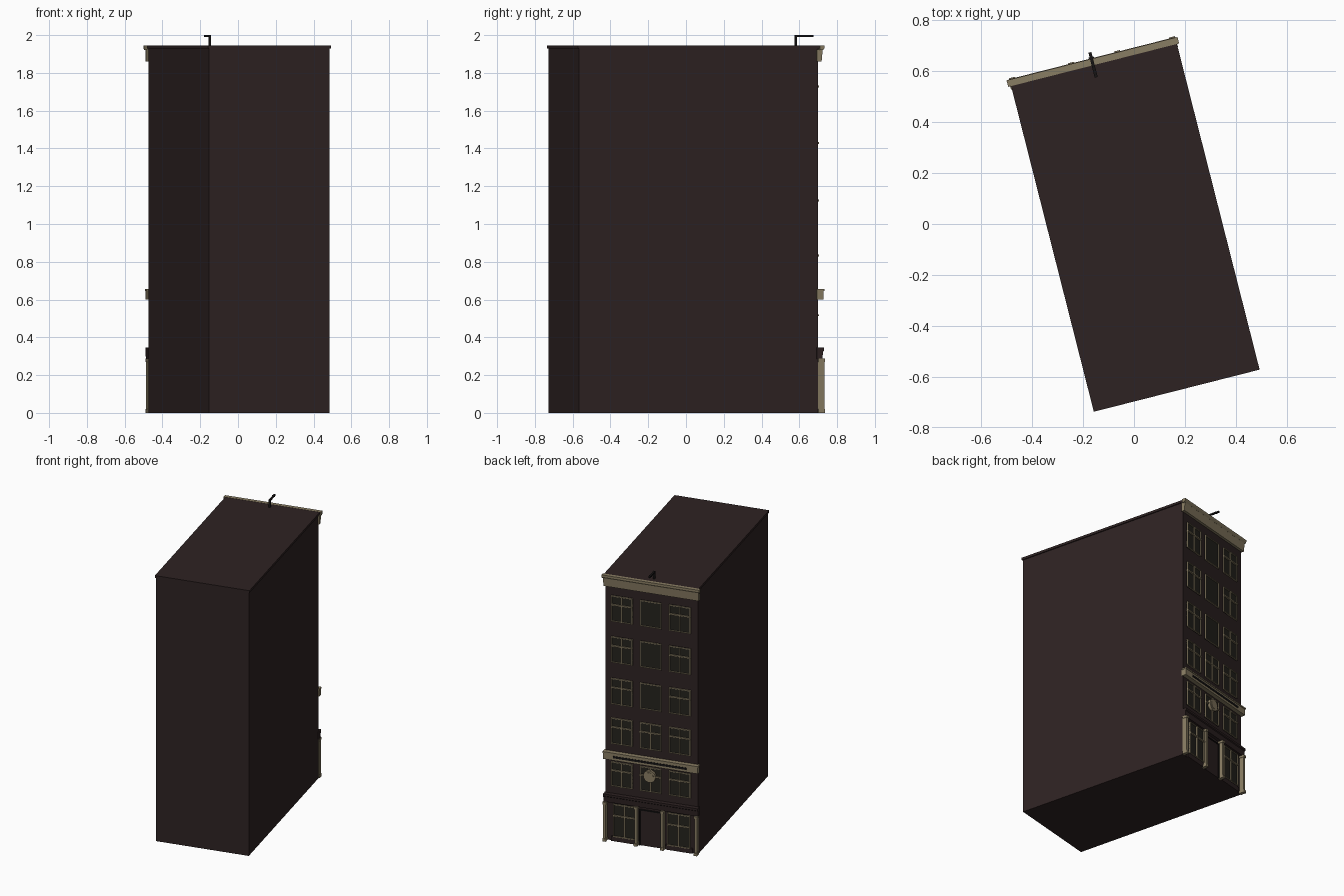
import bpy, bmesh, math
from mathutils import Matrix, Vector

if "Cube" in bpy.data.objects:
    bpy.data.objects.remove(bpy.data.objects["Cube"])

# The house is built square to its own axes (facade at +v), then turned
TURN = Matrix.Rotation(math.radians(14.25), 4, 'Z')
FACE = 0.637          # facade plane


def material(name, rgb):
    m = bpy.data.materials.new(name)
    m.diffuse_color = (*rgb, 1)
    m.use_nodes = True
    m.node_tree.nodes["Principled BSDF"].inputs["Base Color"].default_value = m.diffuse_color
    return m


BRICK = material("dark brown brick", (0.027, 0.016, 0.016))
STONE = material("tan stone", (0.25, 0.205, 0.125))
GLASS = material("dark glass", (0.018, 0.016, 0.012))
BLACK = material("black iron", (0.008, 0.007, 0.007))


def finish(name, bm, mat):
    bmesh.ops.recalc_face_normals(bm, faces=bm.faces)
    bm.transform(TURN)
    me = bpy.data.meshes.new(name)
    bm.to_mesh(me)
    bm.free()
    me.materials.append(mat)
    ob = bpy.data.objects.new(name, me)
    bpy.context.collection.objects.link(ob)
    return ob


def add_box(bm, u0, u1, v0, v1, z0, z1):
    mid = Vector(((u0 + u1) / 2, (v0 + v1) / 2, (z0 + z1) / 2))
    size = Matrix.Diagonal((u1 - u0, v1 - v0, z1 - z0, 1))
    bmesh.ops.create_cube(bm, size=1, matrix=Matrix.Translation(mid) @ size)


def boxes(name, mat, *dims):
    bm = bmesh.new()
    for d in dims:
        add_box(bm, *d)
    return finish(name, bm, mat)


def extrude_profile(name, mat, profile, u0, u1):
    """Run a (v, z) profile along the facade."""
    bm = bmesh.new()
    face = bm.faces.new([bm.verts.new((u0, v, z)) for v, z in profile])
    out = bmesh.ops.extrude_face_region(bm, geom=[face])
    moved = [g for g in out["geom"] if isinstance(g, bmesh.types.BMVert)]
    bmesh.ops.translate(bm, verts=moved, vec=(u1 - u0, 0, 0))
    return finish(name, bm, mat)


def window(name, u, half, z0, z1, bars=True, v=FACE, pane=GLASS):
    """Pane, thin border and, where wanted, a cross of glazing bars."""
    t = 0.006
    boxes(name + "_pane", pane, (u - half, u + half, v - 0.004, v + 0.004, z0, z1))
    frame = [(u - half, u - half + t, v, v + 0.011, z0, z1),
             (u + half - t, u + half, v, v + 0.011, z0, z1),
             (u - half, u + half, v, v + 0.011, z0, z0 + t),
             (u - half, u + half, v, v + 0.011, z1 - t, z1)]
    if bars:
        bar = z0 + 0.65 * (z1 - z0)
        frame += [(u - 0.005, u + 0.005, v, v + 0.013, z0, z1),
                  (u - half, u + half, v, v + 0.015, bar - 0.005, bar + 0.005)]
    boxes(name + "_frame", STONE, *frame)


# Main body and roof slab
boxes("body", BRICK, (-0.328, 0.330, -0.669, FACE, 0, 1.93))
boxes("roof_slab", BRICK, (-0.334, 0.337, -0.675, 0.645, 1.928, 1.945))

# Stone cornice with stepped front
extrude_profile("cornice_lower", STONE,
                [(0.63, 1.86), (0.655, 1.86), (0.661, 1.925), (0.63, 1.925)], -0.338, 0.338)
extrude_profile("cornice_cap", STONE,
                [(0.643, 1.92), (0.661, 1.92), (0.669, 1.932), (0.669, 1.946), (0.643, 1.946)],
                -0.346, 0.346)

# Upper windows, with plain loft hatches in the middle of the top three floors
COLUMNS = (-0.20, 0.008, 0.212)
for floor, (z0, z1) in enumerate([(0.40, 0.58), (0.71, 0.90), (1.0, 1.19),
                                  (1.305, 1.495), (1.605, 1.795)]):
    for col, u in enumerate(COLUMNS):
        hatch = col == 1 and floor > 1
        window(f"window_{floor}_{col}", u, 0.077, z0, z1, bars=not hatch)

# Sign board with a plain dark inlay strip
boxes("sign_board", STONE, (-0.336, 0.336, 0.63, 0.667, 0.60, 0.645),
      (-0.338, 0.338, 0.63, 0.671, 0.645, 0.655))
boxes("sign_inlay", BLACK, (-0.255, 0.265, 0.666, 0.670, 0.617, 0.632))

# Round medallion over the first-floor window
for name, mat, r, v0, v1 in (("medallion", STONE, 0.043, FACE, 0.661),
                             ("medallion_rim", STONE, 0.030, 0.660, 0.664)):
    bm = bmesh.new()
    place = Matrix.Translation((0.010, (v0 + v1) / 2, 0.52)) @ Matrix.Rotation(math.pi / 2, 4, 'X')
    bmesh.ops.create_cone(bm, cap_ends=True, segments=24, radius1=r, radius2=r,
                          depth=v1 - v0, matrix=place)
    finish(name, bm, mat)

# Dark shop ledge
extrude_profile("shop_ledge", BRICK,
                [(0.63, 0.285), (0.660, 0.285), (0.663, 0.325), (0.669, 0.33),
                 (0.669, 0.345), (0.63, 0.345)], -0.336, 0.336)

# Shop front: pillars, windows and door
for i, u in enumerate((-0.322, -0.083, 0.103, 0.325)):
    boxes(f"pillar_{i}", STONE, (u - 0.009, u + 0.009, FACE, 0.671, 0.0, 0.285),
          (u - 0.012, u + 0.012, FACE, 0.675, 0.0, 0.02),
          (u - 0.012, u + 0.012, FACE, 0.675, 0.27, 0.287))
for side, u in (("left", -0.195), ("right", 0.19)):
    window(f"shop_window_{side}", u, 0.08, 0.035, 0.275, v=0.645)
    boxes(f"shop_base_{side}", BRICK, (u - 0.095, u + 0.095, FACE, 0.648, 0, 0.035))
boxes("door", BRICK, (-0.06, 0.08, FACE - 0.004, 0.643, 0, 0.255))
boxes("door_frame", BLACK, (-0.068, -0.06, FACE, 0.648, 0, 0.262),
      (0.08, 0.088, FACE, 0.648, 0, 0.262), (-0.06, 0.08, FACE, 0.648, 0.255, 0.262))

# Hoisting beam on the roof
boxes("hoist_beam", BLACK, (-0.008, 0.004, 0.594, 0.606, 1.94, 2.0),
      (-0.008, 0.004, 0.594, 0.695, 1.99, 2.0),
      (-0.012, 0.008, 0.668, 0.676, 1.992, 1.999))
